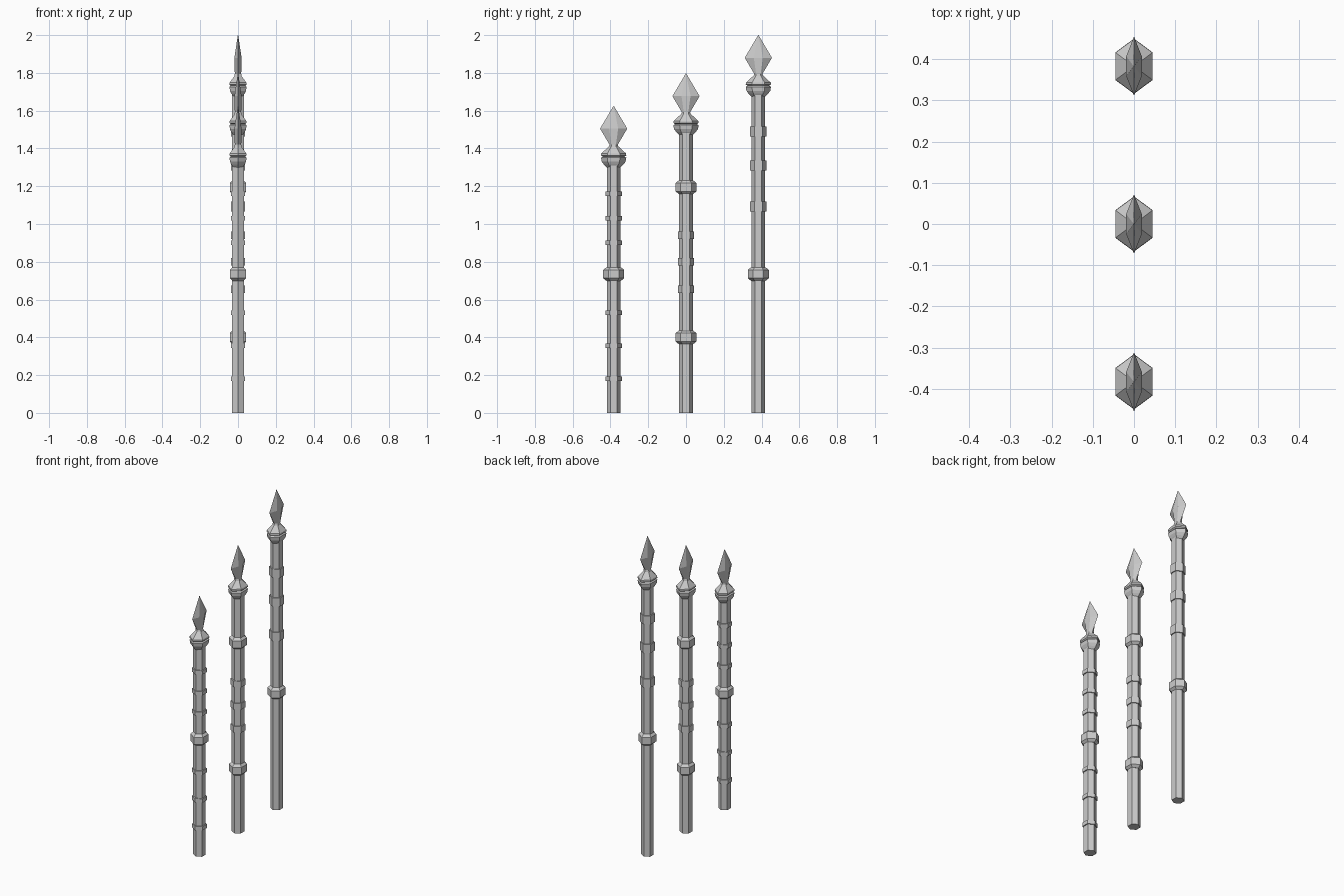
import bpy, bmesh

if "Cube" in bpy.data.objects:
    bpy.data.objects.remove(bpy.data.objects["Cube"])


def hex_loft(name, y0, z0, rings):
    """Loft six-sided rings (z, half width y, half width x, side vertex y)."""
    bm = bmesh.new()
    loops = []
    for z, w, t, v in rings:
        pts = [(0, -w), (t, -v), (t, v), (0, w), (-t, v), (-t, -v)]
        loops.append([bm.verts.new((x, y + y0, z + z0)) for x, y in pts])
    for a, b in zip(loops, loops[1:]):
        for i in range(6):
            j = (i + 1) % 6
            bm.faces.new((a[i], a[j], b[j], b[i]))
    bm.faces.new(loops[0][::-1])
    bm.faces.new(loops[-1])
    bmesh.ops.recalc_face_normals(bm, faces=bm.faces)
    me = bpy.data.meshes.new(name)
    bm.to_mesh(me)
    bm.free()
    ob = bpy.data.objects.new(name, me)
    bpy.context.collection.objects.link(ob)
    return ob


def hexa(z, r, squash=1.0):
    return (z, r, r * 0.866 * squash, r * 0.5)


def spear(label, y, top, big_rings, small_rings, band):
    # Shaft
    hex_loft(label + "_shaft", y, 0, [hexa(0, .036), hexa(top - .28, .036)])
    # Socket with two flanges, flaring in to the neck
    profile = [(-.325, .037), (-.31, .052), (-.295, .063), (-.274, .067),
               (-.268, .057), (-.262, .067), (-.252, .066), (-.215, .026)]
    hex_loft(label + "_socket", y, top, [hexa(z, r, .78) for z, r in profile])
    # Leaf-shaped blade
    hex_loft(label + "_blade", y, top, [
        (-.23, .028, .022, .014), (-.205, .022, .017, .012),
        (-.12, .072, .019, .024), (0, .001, .001, .0005)])
    # Bevelled grip rings
    for i, z in enumerate(big_rings):
        prof = [(-.036, .038), (-.022, .056), (.022, .056), (.036, .038)]
        hex_loft(f"{label}_grip_ring_{i}", y, z,
                 [hexa(h, r, .9) for h, r in prof])
    # Thin binding bands
    for i, z in enumerate(small_rings):
        hex_loft(f"{label}_band_{i}", y, z,
                 [hexa(-band / 2, .043), hexa(band / 2, .043)])


spear("short_spear", -.383, 1.625, [.735],
      [1.16, 1.03, .90, .53, .355, .18], .024)
spear("middle_spear", 0, 1.797, [1.195, .40], [.94, .80, .655], .038)
spear("long_spear", .383, 2.0, [.735], [1.49, 1.31, 1.093], .053)
